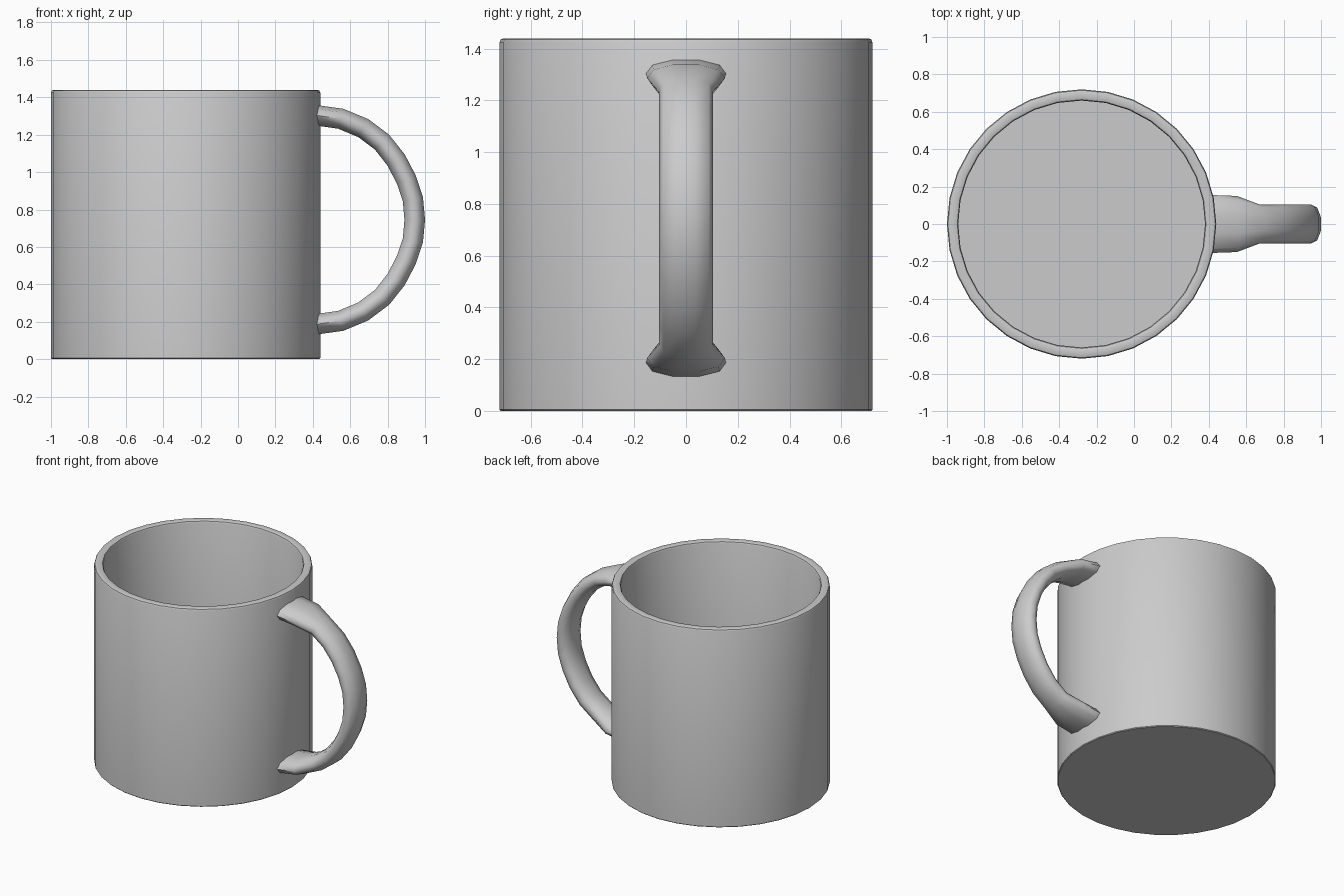
import bpy, bmesh, math
from mathutils import Vector

if "Cube" in bpy.data.objects:
    bpy.data.objects.remove(bpy.data.objects["Cube"])


def make_object(name, rings, closed, cap_ends=False, angle=35):
    """Bridge successive vertex rings into a smooth skinned mesh."""
    bm = bmesh.new()
    loops = [[bm.verts.new(p) for p in ring] for ring in rings]
    n = len(loops[0])
    pairs = list(zip(loops, loops[1:]))
    if closed:
        pairs.append((loops[-1], loops[0]))
    for a, b in pairs:
        for i in range(n):
            j = (i + 1) % n
            bm.faces.new((a[i], a[j], b[j], b[i]))
    if cap_ends:
        bm.faces.new(loops[0])
        bm.faces.new(loops[-1])
    bmesh.ops.recalc_face_normals(bm, faces=bm.faces)
    mesh = bpy.data.meshes.new(name)
    bm.to_mesh(mesh)
    bm.free()
    obj = bpy.data.objects.new(name, mesh)
    bpy.context.collection.objects.link(obj)
    bpy.context.view_layer.objects.active = obj
    obj.select_set(True)
    bpy.ops.object.shade_smooth_by_angle(angle=math.radians(angle))
    obj.select_set(False)
    return obj


# Cup: lathed wall with rounded rim, outer base to inner floor
SIDES, CX = 32, -0.28
profile = [(0.715, 0.0), (0.72, 0.005), (0.72, 1.425), (0.715, 1.436),
           (0.704, 1.44), (0.676, 1.44), (0.665, 1.436), (0.66, 1.425),
           (0.66, 0.06)]
cup_rings = []
for r, z in profile:
    cup_rings.append([(CX + r * math.cos(2 * math.pi * i / SIDES),
                       r * math.sin(2 * math.pi * i / SIDES), z)
                      for i in range(SIDES)])
make_object("cup", cup_rings, False, cap_ends=True)

# Handle: flattened section swept along a mirrored arc, flared at the ends
MID = 0.745
half = [(0.41, 0.56, 0.155), (0.55, 0.54, 0.15), (0.67, 0.49, 0.105),
        (0.77, 0.415, 0.105), (0.845, 0.32, 0.105), (0.90, 0.215, 0.105),
        (0.935, 0.11, 0.105), (0.945, 0.0, 0.105)]
path = half + [(x, -z, w) for x, z, w in reversed(half[:-1])]
quarter = [(1, 0), (0.84, 0.62), (0.33, 1)]
section = (quarter + [(-u, v) for u, v in reversed(quarter)]
           + [(-u, -v) for u, v in quarter[1:]]
           + [(u, -v) for u, v in reversed(quarter[1:])])
THICK = 0.055
handle_rings = []
for k, (x, z, w) in enumerate(path):
    a, b = path[max(k - 1, 0)], path[min(k + 1, len(path) - 1)]
    t = Vector((b[0] - a[0], 0, b[1] - a[1])).normalized()
    if k in (0, len(path) - 1):
        t = Vector((1 if k == 0 else -1, 0, 0))
    out = Vector((-t.z, 0, t.x))
    c = Vector((x, 0, MID + z))
    handle_rings.append([c + Vector((0, u * w, 0)) + out * (v * THICK)
                         for u, v in section])
make_object("handle", handle_rings, False, cap_ends=True, angle=60)
